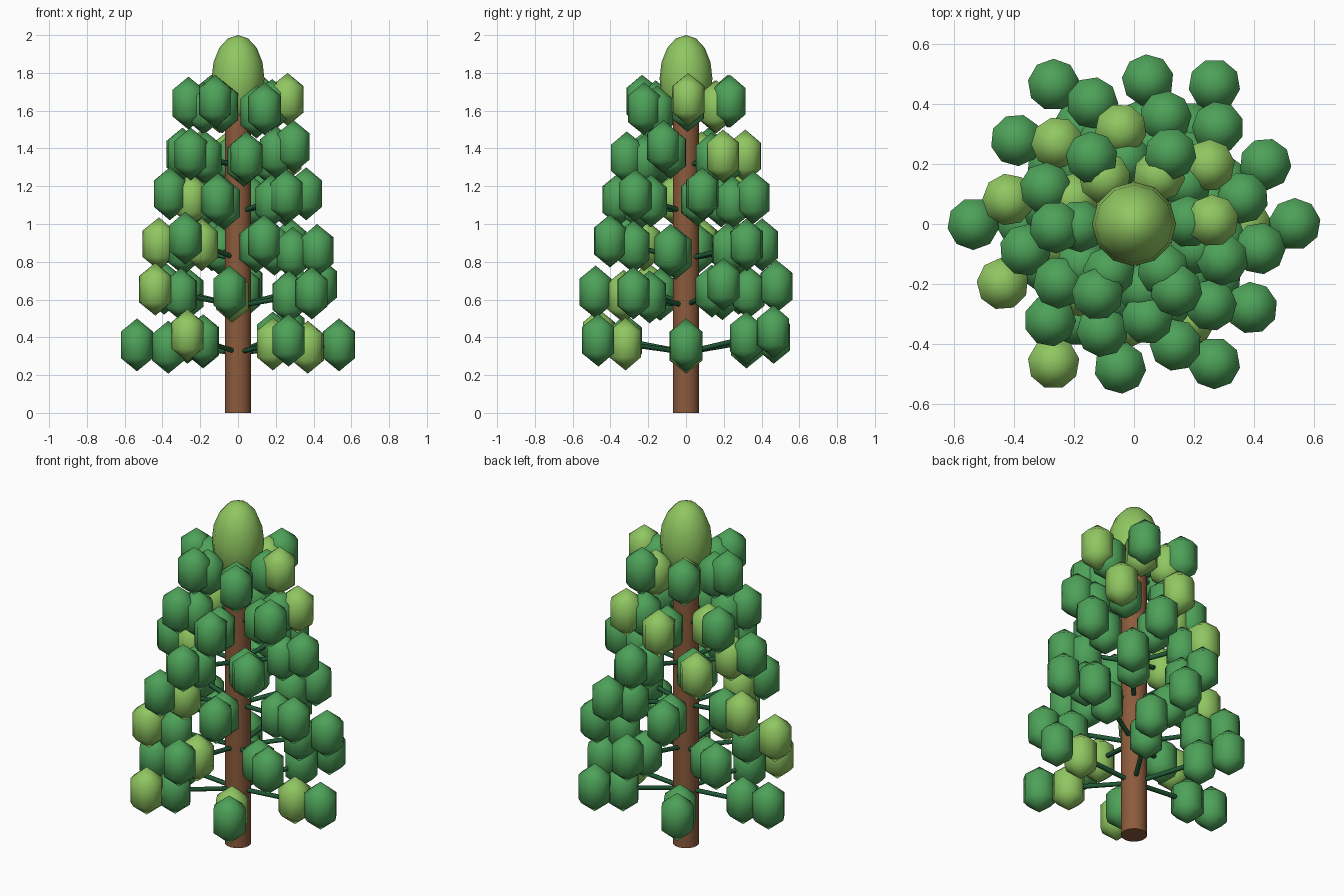
import bpy, math
from mathutils import Vector

if "Cube" in bpy.data.objects:
    bpy.data.objects.remove(bpy.data.objects["Cube"])


def material(name, rgb):
    m = bpy.data.materials.new(name)
    m.diffuse_color = (*rgb, 1)
    m.use_nodes = True
    m.node_tree.nodes["Principled BSDF"].inputs["Base Color"].default_value = m.diffuse_color
    return m


BARK = material("bark", (0.26, 0.105, 0.045))
TWIG = material("twig", (0.014, 0.1, 0.036))
DARK = material("dark_green", (0.075, 0.36, 0.1))
LIGHT = material("light_green", (0.28, 0.57, 0.12))


def finish(name, mat):
    ob = bpy.context.object
    ob.name = name
    ob.data.materials.append(mat)
    return ob


def ellipsoid(name, segs, rings, loc, scale, mat):
    bpy.ops.mesh.primitive_uv_sphere_add(segments=segs, ring_count=rings, radius=1, location=loc)
    ob = finish(name, mat)
    for v in ob.data.vertices:
        v.co = [c * s for c, s in zip(v.co, scale)]
    ob.data.shade_smooth()
    return ob


def branch(a, b, r):
    d = b - a
    bpy.ops.mesh.primitive_cylinder_add(vertices=8, radius=r, depth=d.length, location=(a + b) / 2)
    ob = finish("branch", TWIG)
    ob.rotation_euler = d.to_track_quat('Z', 'Y').to_euler()
    bpy.ops.object.shade_smooth_by_angle(angle=math.radians(50))


# trunk
bpy.ops.mesh.primitive_cylinder_add(vertices=16, radius=0.07, depth=1.65, location=(0, 0, 0.825))
finish("trunk", BARK)
bpy.ops.object.shade_smooth_by_angle(angle=math.radians(30))

# crown tip
ellipsoid("crown_tip", 12, 8, (0, 0, 1.77), (0.14, 0.14, 0.23), LIGHT)

# outer leaf height for each of six branches per tier (first branch angle grows 24.5 deg per tier)
TIERS = [
    (0.36, 0.43, 0.40, 0.36, 0.41, 0.385),
    (0.68, 0.67, 0.66, 0.655, 0.64, 0.635),
    (0.89, 0.89, 0.895, 0.925, 0.91, 0.86),
    (1.14, 1.15, 1.16, 1.13, 1.15, 1.16),
    (1.36, 1.37, 1.37, 1.35, 1.41, 1.36),
    (1.65, 1.64, 1.65, 1.61, 1.66, 1.65),
]
# light green leaves as (tier, branch)
LIGHT_OUTER = {(0, 4), (1, 3), (2, 2), (3, 1), (4, 0), (4, 5), (5, 4)}
LIGHT_INNER = {(0, 0), (0, 5), (1, 4), (2, 3), (3, 2), (4, 1), (5, 0), (5, 5)}

# tiers of branches, each carrying an inner and an outer leaf clump
for t, heights in enumerate(TIERS):
    reach = 0.535 - 0.0545 * t
    base = 0.32 + 0.247 * t
    for k, z in enumerate(heights):
        ang = math.radians(24.5 * t + 60 * k)
        root = Vector((0, 0, base))
        tip = Vector((reach * math.cos(ang), reach * math.sin(ang), z))
        branch(root, tip, 0.013)
        for part, f, lights in (("outer", 1.0, LIGHT_OUTER), ("inner", 0.69, LIGHT_INNER)):
            leaf = ellipsoid(part + "_leaf_clump", 9, 3, root.lerp(tip, f), (0.1, 0.1, 0.14),
                             LIGHT if (t, k) in lights else DARK)
            leaf.rotation_euler.z = ang
